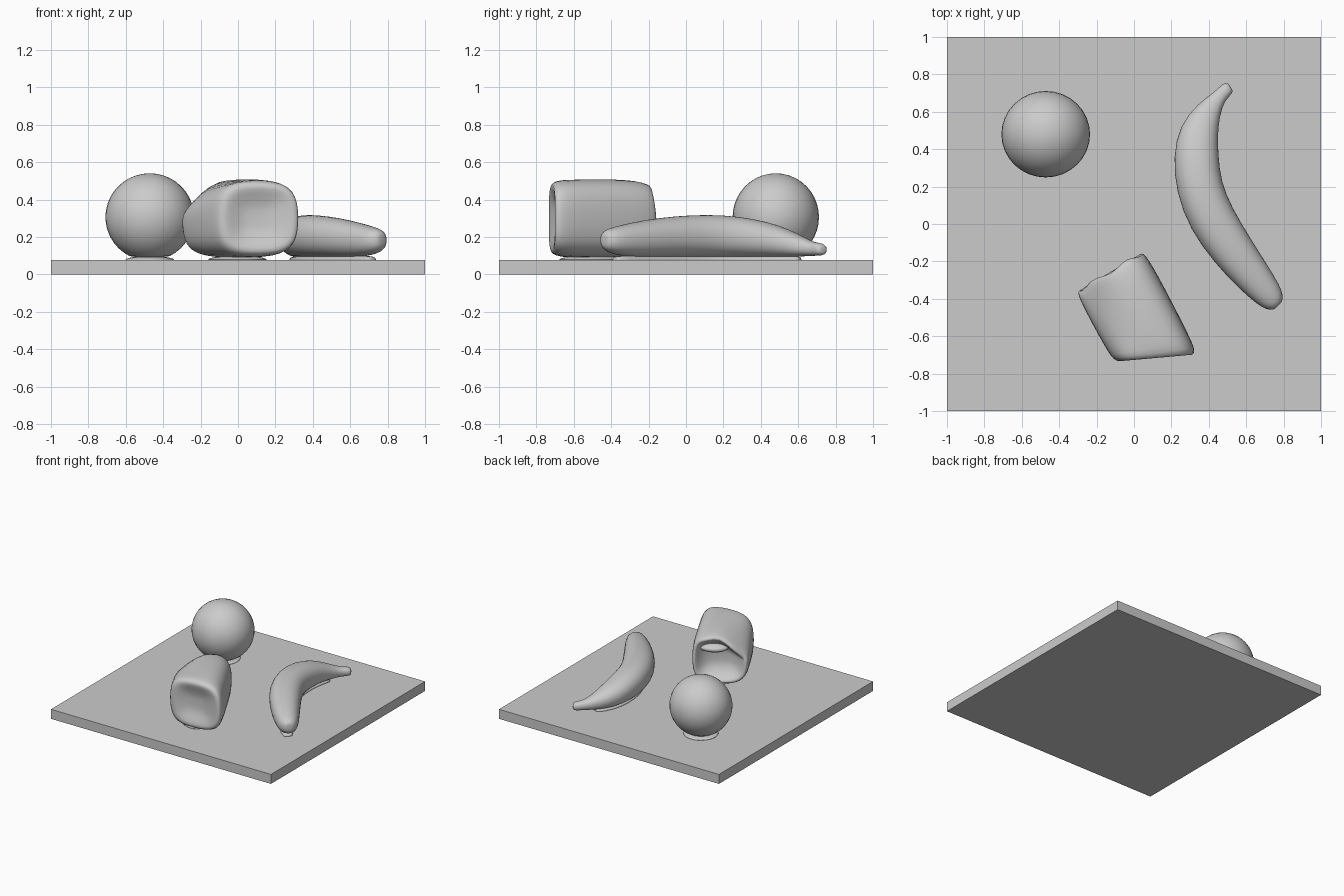
import bpy, bmesh
from math import cos, sin, pi, copysign
from mathutils import Vector

old = bpy.data.objects.get("Cube")
if old:
    bpy.data.objects.remove(old, do_unlink=True)

grey = bpy.data.materials.new("plain grey")
grey.use_nodes = True
colour = (0.6, 0.6, 0.6, 1)
grey.diffuse_color = colour
grey.node_tree.nodes["Principled BSDF"].inputs["Base Color"].default_value = colour

SEG = 20
UP = Vector((0, 0, 1))


def finish(name, bm, smooth=True, levels=0):
    bmesh.ops.recalc_face_normals(bm, faces=bm.faces)
    mesh = bpy.data.meshes.new(name)
    bm.to_mesh(mesh)
    bm.free()
    mesh.materials.append(grey)
    for p in mesh.polygons:
        p.use_smooth = smooth
    ob = bpy.data.objects.new(name, mesh)
    bpy.context.collection.objects.link(ob)
    if levels:
        ob.modifiers.new("Smooth", "SUBSURF").levels = levels
        ob.modifiers["Smooth"].render_levels = levels
    return ob


def squircle(power):
    """Unit cross-section; a smaller power is boxier."""
    for i in range(SEG):
        c, s = cos(2 * pi * i / SEG), sin(2 * pi * i / SEG)
        yield copysign(abs(c) ** power, c), copysign(abs(s) ** power, s)


def loft(name, rings, levels=1):
    bm = bmesh.new()
    loops = [[bm.verts.new(p) for p in ring] for ring in rings]
    for a, b in zip(loops, loops[1:]):
        for i in range(SEG):
            j = (i + 1) % SEG
            bm.faces.new((a[i], a[j], b[j], b[i]))
    for loop in (loops[0], loops[-1]):
        mid = bm.verts.new(sum((v.co for v in loop), Vector()) / SEG)
        for i in range(SEG):
            bm.faces.new((loop[i], loop[(i + 1) % SEG], mid))
    return finish(name, bm, levels=levels)


def ball(name, centre, size, turn=0):
    bm = bmesh.new()
    bmesh.ops.create_uvsphere(bm, u_segments=32, v_segments=20, radius=1)
    bmesh.ops.scale(bm, vec=size, verts=bm.verts)
    ob = finish(name, bm)
    ob.location = centre
    ob.rotation_euler.z = turn
    return ob


# Square board
bm = bmesh.new()
bmesh.ops.create_cube(bm, size=1)
bmesh.ops.scale(bm, vec=(2, 2, 0.078), verts=bm.verts)
bmesh.ops.translate(bm, vec=(0, 0, 0.039), verts=bm.verts)
finish("board", bm, smooth=False)

# Round fruit, slightly flattened underneath
fruit = ball("round_fruit", (-0.472, 0.48, 0.307), (0.237, 0.231, 0.234))
for v in fruit.data.vertices:
    v.co.z = max(v.co.z, -0.213)
ball("round_fruit_contact", (-0.472, 0.48, 0.078), (0.13, 0.13, 0.02))

# Banana: centre x, y, half width, bottom z, top z
stations = [
    (0.515, 0.735, 0.024, 0.11, 0.15), (0.50, 0.725, 0.038, 0.10, 0.17),
    (0.455, 0.68, 0.036, 0.10, 0.17), (0.40, 0.61, 0.068, 0.095, 0.21),
    (0.345, 0.50, 0.107, 0.09, 0.265), (0.33, 0.36, 0.123, 0.09, 0.30),
    (0.345, 0.20, 0.125, 0.09, 0.32), (0.41, 0.03, 0.128, 0.09, 0.32),
    (0.525, -0.14, 0.118, 0.09, 0.305), (0.635, -0.28, 0.10, 0.09, 0.28),
    (0.72, -0.38, 0.080, 0.105, 0.255), (0.755, -0.422, 0.058, 0.125, 0.24),
    (0.77, -0.438, 0.03, 0.15, 0.22)]


def banana_rings(rows):
    for k, (x, y, w, low, high) in enumerate(rows):
        a, b = rows[max(k - 1, 0)], rows[min(k + 1, len(rows) - 1)]
        side = Vector((b[1] - a[1], a[0] - b[0], 0)).normalized()
        centre = Vector((x, y, (low + high) / 2))
        yield [centre + side * w * c + UP * (high - low) / 2 * s
               for c, s in squircle(0.9)]


loft("banana", banana_rings(stations))
loft("banana_contact", banana_rings(
    [(x, y, w * 0.5, 0.06, 0.1) for x, y, w, _, _ in stations[3:-2]]))

# Soft packet lying on its side, with a hollow crumpled rear end
along = Vector((-0.47, 0.883, 0))
across = Vector((0.883, 0.47, 0))
MID_Z = 0.3


def packet_ring(t, w, h, slant=0.0, sag=0.0, wave=0.0):
    ring = []
    for c, s in squircle(0.66):
        drop = sag * max(0, -c - 0.1) * max(0, s)
        edge = t + slant * c + wave * cos(2 * pi * c) * max(s, 0)
        ring.append(across * (-0.232 + w * c) + along * edge
                    + UP * (MID_Z + h * s - drop))
    return ring


loft("packet", [
    packet_ring(-0.65, 0.07, 0.07, -0.03),
    packet_ring(-0.68, 0.14, 0.14, -0.06),
    packet_ring(-0.695, 0.185, 0.18, -0.08),
    packet_ring(-0.665, 0.208, 0.203, -0.08),
    packet_ring(-0.60, 0.213, 0.211, -0.06, 0.03),
    packet_ring(-0.45, 0.217, 0.214, -0.02, 0.07),
    packet_ring(-0.30, 0.217, 0.212, 0, 0.12),
    packet_ring(-0.21, 0.214, 0.205, 0, 0.16, 0.01),
    packet_ring(-0.165, 0.205, 0.192, 0.01, 0.18, -0.02),
    packet_ring(-0.165, 0.185, 0.170, 0.01, 0.18, -0.02),
    packet_ring(-0.215, 0.155, 0.135, 0, 0.12),
    packet_ring(-0.25, 0.08, 0.07),
])

# Folded flap in the hollow and the patch under the packet
turn = 0.489
flap_at = across * -0.18 + along * -0.235 + UP * 0.38
ball("packet_flap", flap_at, (0.11, 0.07, 0.035), turn)
ball("packet_contact", across * -0.232 + along * -0.43 + UP * 0.08,
     (0.14, 0.2, 0.02), turn)
